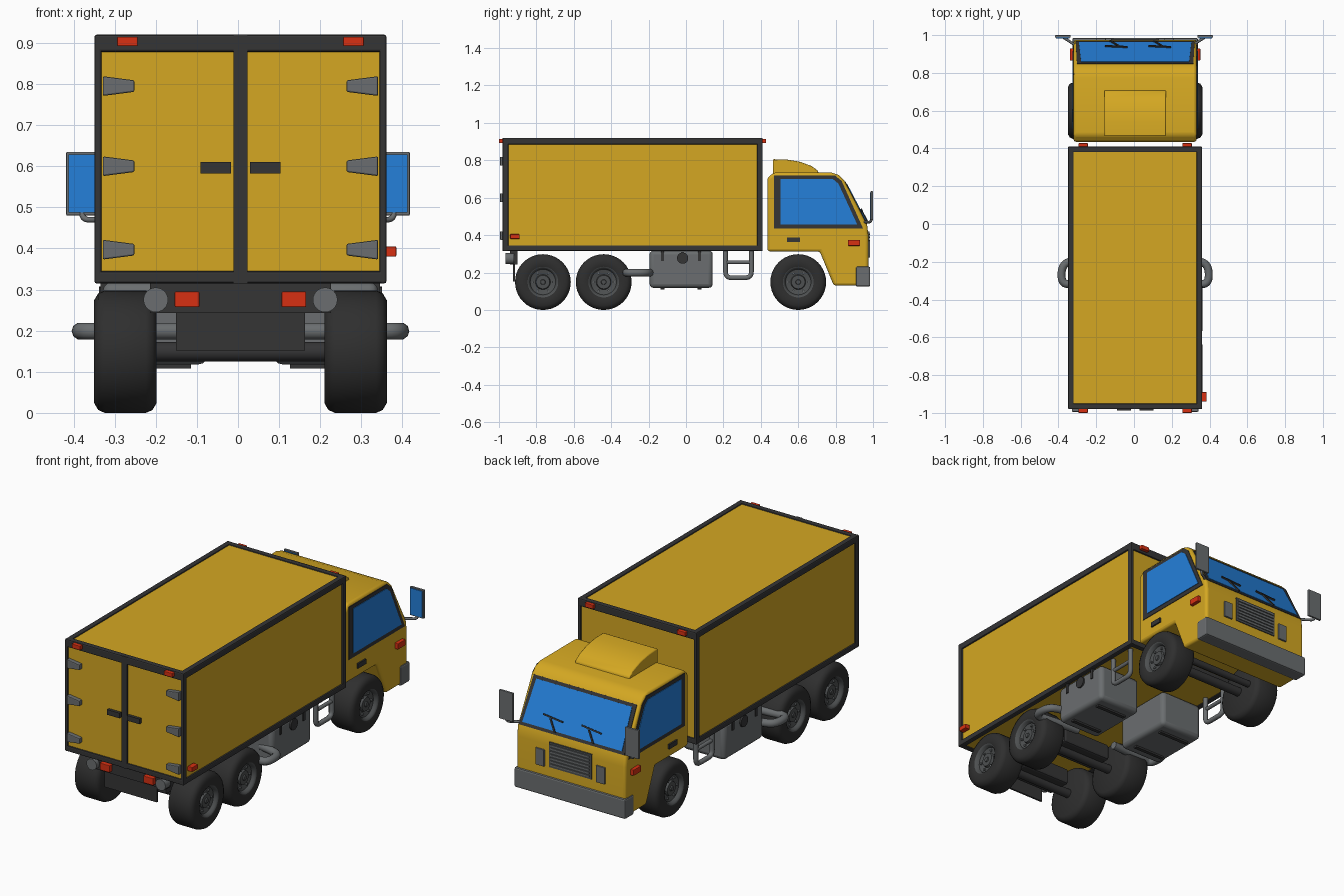
import bpy, bmesh, math
from mathutils import Vector, Matrix

if "Cube" in bpy.data.objects:
    bpy.data.objects.remove(bpy.data.objects["Cube"])

CX = 0.006  # body centre line


def mat(name, c):
    m = bpy.data.materials.new(name)
    m.diffuse_color = (*c, 1)
    m.use_nodes = True
    m.node_tree.nodes["Principled BSDF"].inputs["Base Color"].default_value = m.diffuse_color
    return m


YELLOW = mat("yellow_paint", (0.66, 0.39, 0.016))
BLUE = mat("blue_glass", (0.018, 0.215, 0.70))
DARK = mat("dark_trim", (0.035, 0.035, 0.036))
TYRE = mat("tyre_rubber", (0.028, 0.028, 0.028))
RIM = mat("rim_grey", (0.075, 0.08, 0.082))
GREY = mat("grey_metal", (0.145, 0.155, 0.16))
RED = mat("red_lamp", (0.68, 0.03, 0.006))


def finish(name, bm, mats, bevel=0, segs=2, smooth=False, dx=CX):
    bmesh.ops.recalc_face_normals(bm, faces=bm.faces)
    me = bpy.data.meshes.new(name)
    bm.to_mesh(me)
    bm.free()
    ob = bpy.data.objects.new(name, me)
    bpy.context.collection.objects.link(ob)
    for m in mats:
        me.materials.append(m)
    ob.location.x = dx
    if bevel:
        b = ob.modifiers.new("bevel", "BEVEL")
        b.width, b.segments, b.limit_method = bevel, segs, "ANGLE"
    if smooth:
        bpy.context.view_layer.objects.active = ob
        ob.select_set(True)
        bpy.ops.object.shade_smooth_by_angle(angle=math.radians(40))
        ob.select_set(False)
    return ob


# Mappings from a flat outline (u, v) and depth h to space
def side(u, v, h): return (h, u, v)
def face(u, v, h): return (u, h, v)


SCREEN_LOW, SCREEN_TOP = Vector((0, 0.968, 0.457)), Vector((0, 0.847, 0.69))
UP = (SCREEN_TOP - SCREEN_LOW).normalized()
OUT = Vector((0, UP.z, -UP.y))


def screen(u, v, h): return Vector((u, 0, 0)) + SCREEN_LOW + UP * v + OUT * h


def prism(name, pts, frame, h0, h1, m, **kw):
    bm = bmesh.new()
    a = [bm.verts.new(frame(u, v, h0)) for u, v in pts]
    b = [bm.verts.new(frame(u, v, h1)) for u, v in pts]
    bm.faces.new(a)
    bm.faces.new(b[::-1])
    for i in range(len(pts)):
        j = (i + 1) % len(pts)
        bm.faces.new((a[i], a[j], b[j], b[i]))
    return finish(name, bm, [m], **kw)


def box(name, x, y, z, m, **kw):
    return prism(name, [(x[0], z[0]), (x[1], z[0]), (x[1], z[1]), (x[0], z[1])], face, *y, m, **kw)


def sym(s, a, b): return tuple(sorted((s * a, s * b)))


def cyl(name, r, p, axis, length, m, segs=24, **kw):
    bm = bmesh.new()
    rot = Vector((0, 0, 1)).rotation_difference(Vector(axis)).to_matrix().to_4x4()
    bmesh.ops.create_cone(bm, cap_ends=True, segments=segs, radius1=r, radius2=r, depth=length,
                          matrix=Matrix.Translation(p) @ rot)
    return finish(name, bm, [m], smooth=True, **kw)


def pipe(name, pts, r, m, dx=CX, closed=False):
    cu = bpy.data.curves.new(name, "CURVE")
    cu.dimensions, cu.bevel_depth, cu.bevel_resolution = "3D", r, 3
    cu.resolution_u, cu.use_fill_caps = 6, True
    sp = cu.splines.new("NURBS")
    sp.points.add(len(pts) - 1)
    for p, c in zip(sp.points, pts):
        p.co = (*c, 1)
    sp.order_u, sp.use_endpoint_u = 3, True
    cu.materials.append(m)
    ob = bpy.data.objects.new(name, cu)
    ob.location.x = dx
    bpy.context.collection.objects.link(ob)


# Cargo box: yellow body with dark edge frame
W, Y0, Y1, Z0, Z1, T = 0.355, -0.98, 0.41, 0.315, 0.92, 0.03
box("cargo_body", (-W + .008, W - .008), (Y0 + .008, Y1 - .008), (Z0 + .006, Z1 - .006), YELLOW)
for s in (-1, 1):
    for z in ((Z0, Z0 + T), (Z1 - T - .005, Z1)):
        box("frame_long_rail", sym(s, W - T, W), (Y0, Y1), z, DARK, bevel=.006)
    for y in ((Y0, Y0 + T), (Y1 - T, Y1)):
        box("frame_post", sym(s, W - .017, W), y, (Z0, Z1), DARK, bevel=.005)
for y in ((Y0, Y0 + T), (Y1 - T, Y1)):
    for z in ((Z0, Z0 + T), (Z1 - .042, Z1)):
        box("frame_cross_rail", (-W, W), y, z, DARK, bevel=.006)
box("door_centre_strip", (-.017, .017), (Y0, Y0 + .02), (Z0, Z1), DARK)

# Rear doors: handles and tapered hinges; marker lamps at the top corners
for s in (-1, 1):
    box("door_handle", sym(s, .023, .097), (Y0 - .008, Y0 + .01), (.582, .61), DARK)
    for z in (.397, .6, .795):
        prism("door_hinge", [(s * .335, z - .024), (s * .335, z + .024), (s * .258, z + .014), (s * .258, z - .014)],
              face, Y0 - .014, Y0 + .012, GREY, bevel=.004)
    for y in ((Y0 - .02, Y0 + .01), (Y1 - .01, Y1 + .018)):
        box("marker_lamp", sym(s, .25, .3), y, (.892, .915), RED, bevel=.003)
box("side_marker_lamp", (.35, .379), (-.94, -.89), (.38, .405), RED, bevel=.003)

# Rear lamp bar
box("rear_lamp_bar", (-.22, .22), (-.94, -.9), (.243, .318), DARK)
box("rear_plate", (-.157, .157), (-.925, -.915), (.152, .25), DARK)
for s in (-1, 1):
    box("tail_lamp", sym(s, .1, .16), (-.962, -.93), (.257, .295), RED, bevel=.003)
    cyl("round_lamp", .03, (s * .206, -.943, .275), (0, 1, 0), .045, GREY)

# Wheels, lathed about the axle
WHEEL = [(-.076, 0), (-.076, .125), (-.066, .142), (-.05, .149), (.05, .149), (.066, .142), (.076, .125),
         (.076, .082), (.07, .074), (.055, .068), (.048, .04), (.06, .036), (.06, .014), (.066, .012), (.066, 0)]


def wheel(name, s, y):
    bm = bmesh.new()
    vs = [bm.verts.new((s * (x + .28), y, .149 + r)) for x, r in WHEEL]
    es = [bm.edges.new(e) for e in zip(vs, vs[1:])]
    bmesh.ops.spin(bm, geom=vs + es, cent=(0, y, .149), axis=(1, 0, 0), angle=math.tau, steps=40)
    bmesh.ops.remove_doubles(bm, verts=bm.verts, dist=1e-4)
    for f in bm.faces:
        c = f.calc_center_median()
        if math.hypot(c.y - y, c.z - .149) < .079 and abs(c.x) > .28:
            f.material_index = 1
    finish(name, bm, [TYRE, RIM], smooth=True)


for y, label in ((-.765, "rear"), (-.44, "middle"), (.6, "front")):
    for s in (-1, 1):
        wheel(label + "_wheel", s, y)
        for k in range(6):
            a = k * math.tau / 6
            cyl("wheel_nut", .006, (s * .333, y + .053 * math.cos(a), .149 + .053 * math.sin(a)),
                (1, 0, 0), .014, GREY, segs=8)
    cyl(label + "_axle", .024, (0, y, .149), (1, 0, 0), .5, DARK)
    if y < 0:
        box("axle_housing", (-.15, .15), (y - .07, y + .07), (.155, .243), DARK, bevel=.012)
cyl("steering_rod", .018, (0, .68, .16), (1, 0, 0), .42, DARK)

# Fuel tanks, exhaust pipes and step loops on both sides
for s in (-1, 1):
    box("fuel_tank", sym(s, .08, .335), (-.195, .143), (.118, .318), GREY, bevel=.022, segs=3, smooth=True)
    cyl("tank_cap", .03, (s * .335, -.018, .277), (1, 0, 0), .018, DARK)
    for y in (-.125, .072):
        box("tank_strap", sym(s, .2, .34), (y - .008, y + .008), (.262, .318), DARK)
        box("tank_foot", sym(s, .12, .3), (y - .01, y + .01), (.108, .122), DARK)
    pipe("exhaust_pipe", [(s * .12, -.3, .199), (s * .3, -.31, .199), (s * .39, -.325, .199),
                          (s * .39, -.215, .199), (s * .32, -.19, .199), (s * .26, -.18, .199)], .021, GREY)
    pipe("step_loop", [(s * .31, .211, .33), (s * .31, .211, .24), (s * .31, .211, .172), (s * .31, .28, .172),
                       (s * .31, .35, .172), (s * .31, .35, .24), (s * .31, .35, .33)], .013, GREY)
    cyl("step_bar", .01, (s * .31, .28, .255), (0, 1, 0), .14, GREY)

# Cab shell
prism("cab_shell", [(.435, .313), (.435, .705), (.47, .735), (.775, .735), (.815, .722), (.847, .69),
                    (.968, .457), (.975, .4), (.975, .13), (.79, .13), (.715, .313)],
      side, -.326, .326, YELLOW, bevel=.014, segs=3, smooth=True)
prism("roof_deflector", [(.465, .72), (.465, .806), (.54, .804), (.61, .792), (.67, .77), (.705, .745), (.712, .72)],
      side, -.163, .163, YELLOW, bevel=.005, smooth=True)

# Side windows, handles and cab lamps
for s in (-1, 1):
    prism("side_window_frame", [(.47, .435), (.47, .72), (.795, .72), (.832, .69), (.947, .435)],
          side, s * .32, s * .329, DARK)
    prism("side_window_glass", [(.505, .458), (.505, .7), (.785, .7), (.815, .675), (.915, .458)],
          side, s * .325, s * .332, BLUE)
    box("cab_door_handle", sym(s, .32, .334), (.54, .61), (.362, .388), DARK)
    box("cab_side_lamp", sym(s, .315, .345), (.865, .93), (.343, .375), RED, bevel=.003)

# Windscreen with wipers
prism("windscreen_frame", [(-.315, .004), (.315, .004), (.308, .26), (-.308, .26)], screen, -.01, .003, DARK)
prism("windscreen_glass", [(-.298, .02), (.298, .02), (.286, .243), (-.286, .243)], screen, 0, .006, BLUE)
for x in (-.13, .1):
    prism("wiper_arm", [(x - .005, .015), (x + .005, .015), (x + .05, .075), (x + .04, .075)], screen, .004, .013, DARK)
    prism("wiper_blade", [(x - .03, .07), (x + .09, .082), (x + .09, .09), (x - .03, .078)], screen, .004, .014, DARK)

# Front grille, headlamps and wrap-round bumper
box("grille", (-.127, .127), (.97, .98), (.285, .42), RIM)
for i in range(7):
    z = .297 + i * .0175
    box("grille_slat", (-.117, .117), (.975, .985), (z, z + .008), GREY)
for s in (-1, 1):
    box("headlamp", sym(s, .155, .207), (.965, .984), (.28, .37), GREY, bevel=.003)
box("front_bumper", (-.332, .332), (.908, .985), (.125, .232), GREY, bevel=.008)

# Door mirrors with blue glass on the rear face
for s in (-1, 1):
    box("mirror_case", sym(s, .335, .418), (.987, 1.0), (.48, .635), GREY, bevel=.003, dx=0)
    box("mirror_glass", sym(s, .341, .412), (.983, .989), (.487, .629), BLUE, dx=0)
    pipe("mirror_arm", [(s * .31, .945, .47), (s * .345, .97, .47), (s * .38, .99, .47), (s * .38, .993, .49)],
         .007, GREY, dx=0)
